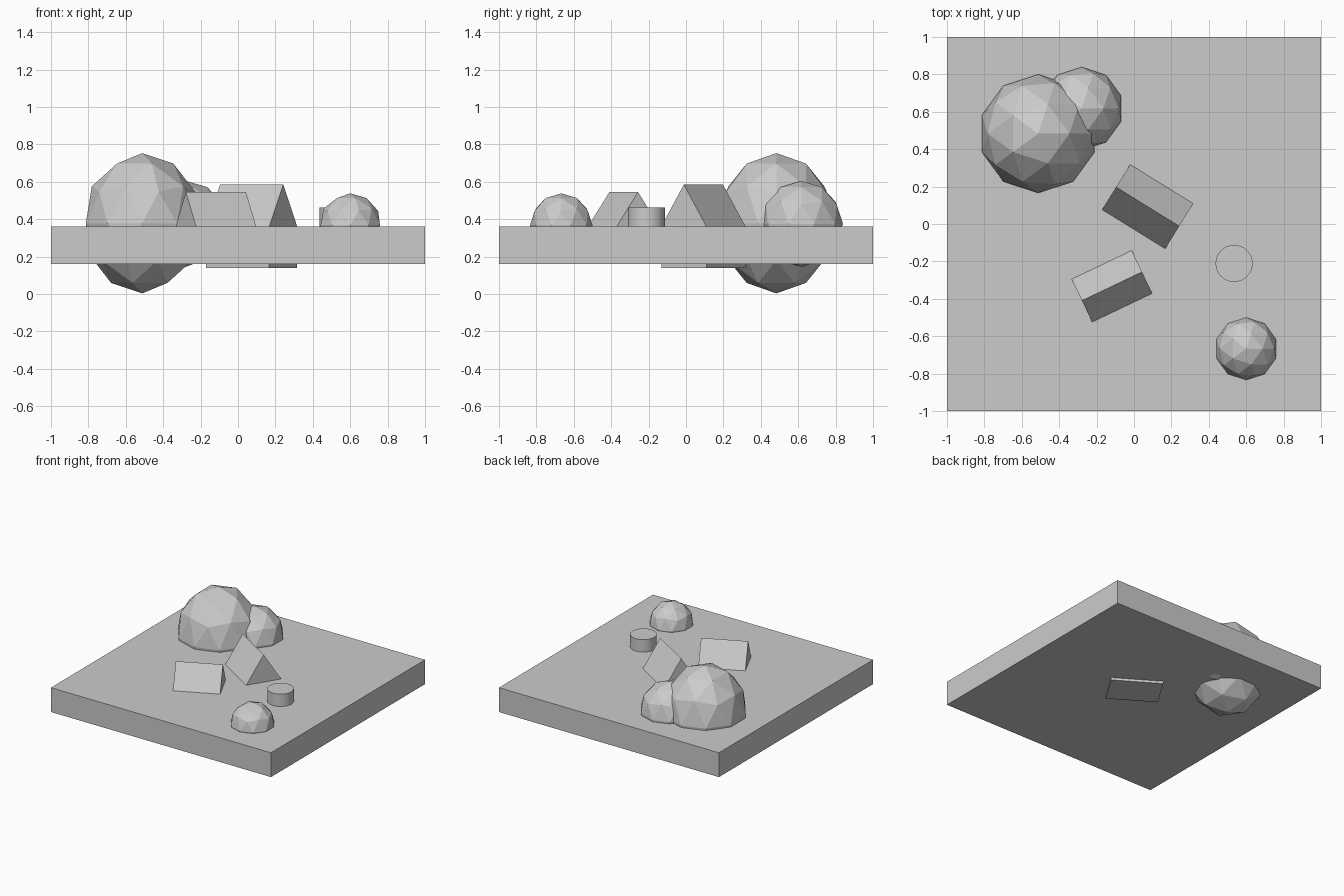
import bpy
from math import radians

if "Cube" in bpy.data.objects:
    bpy.data.objects.remove(bpy.data.objects["Cube"])


def finish(obj, name, scale=(1, 1, 1), turn=0):
    obj.name = name
    obj.scale = scale
    obj.rotation_euler.z = radians(turn)
    return obj


def tree(name, loc, radius, height):
    # low-poly rounded crown, stretched vertically
    bpy.ops.mesh.primitive_ico_sphere_add(subdivisions=2, radius=1, location=loc)
    return finish(bpy.context.object, name, (radius, radius, height))


def house(name, loc, length, width, turn, bottom, eave, ridge):
    # pentagonal gable profile swept along the ridge
    w = width / 2
    profile = [(-w, bottom), (w, bottom), (w, eave), (0, ridge), (-w, eave)]
    n = len(profile)
    verts = [(x, y, z) for x in (-length / 2, length / 2) for y, z in profile]
    faces = [tuple(reversed(range(n))), tuple(range(n, 2 * n))]
    faces += [(i, (i + 1) % n, (i + 1) % n + n, i + n) for i in range(n)]
    mesh = bpy.data.meshes.new(name)
    mesh.from_pydata(verts, [], faces)
    obj = bpy.data.objects.new(name, mesh)
    bpy.context.collection.objects.link(obj)
    obj.location = (*loc, 0)
    return finish(obj, name, turn=turn)


# ground slab
bpy.ops.mesh.primitive_cube_add(size=1, location=(0, 0, 0.26))
finish(bpy.context.object, "ground_slab", (2, 2, 0.2))

# round trees sunk into the slab
tree("large_tree", (-0.512, 0.483, 0.378), 0.317, 0.375)
tree("medium_tree", (-0.28, 0.617, 0.375), 0.222, 0.23)
tree("small_tree", (0.60, -0.667, 0.368), 0.167, 0.17)

# gabled houses, walls sunk into the slab
house("large_house", (0.073, 0.093), 0.397, 0.284, -31.8, 0.14, 0.36, 0.585)
house("small_house", (-0.118, -0.333), 0.356, 0.254, 25.5, 0.175, 0.36, 0.545)

# round well
bpy.ops.mesh.primitive_cylinder_add(vertices=32, radius=0.099, depth=0.2,
                                    location=(0.535, -0.211, 0.362))
finish(bpy.context.object, "well")
bpy.ops.object.shade_smooth_by_angle()
